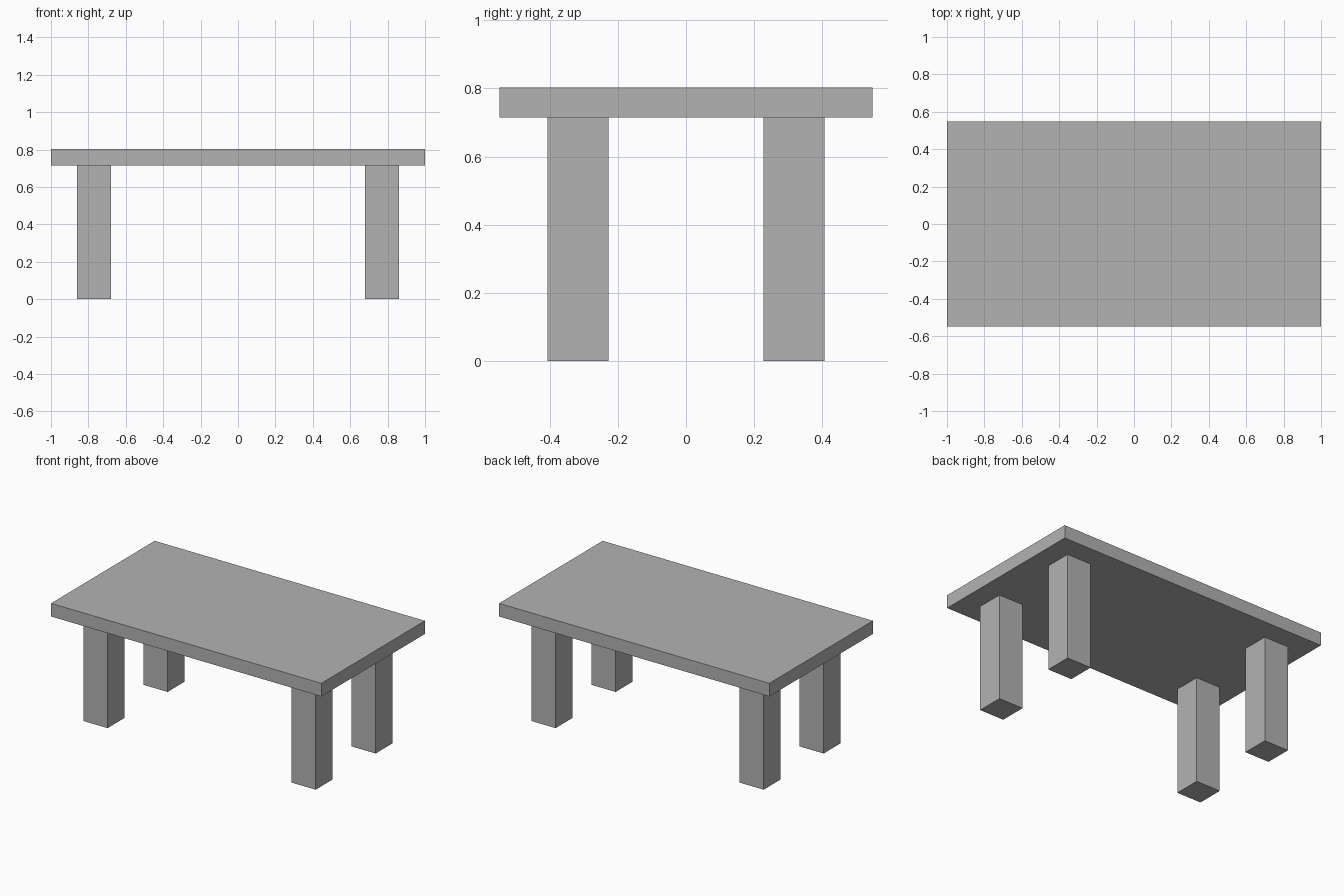
import bpy

if "Cube" in bpy.data.objects:
    bpy.data.objects.remove(bpy.data.objects["Cube"], do_unlink=True)

# Single plain grey finish
grey = bpy.data.materials.new("plain grey")
grey.use_nodes = True
colour = (0.45, 0.45, 0.45, 1)
grey.diffuse_color = colour
grey.node_tree.nodes["Principled BSDF"].inputs["Base Color"].default_value = colour


def box(name, centre, size):
    bpy.ops.mesh.primitive_cube_add(size=1, location=centre)
    part = bpy.context.object
    part.name = name
    part.scale = size
    bpy.ops.object.transform_apply(location=False, rotation=False, scale=True)
    part.data.materials.append(grey)
    return part


HEIGHT, THICKNESS = 0.803, 0.088
LEG_HEIGHT = HEIGHT - THICKNESS
LEG_WIDTH = 0.18

# Tabletop
box("tabletop", (0, 0, HEIGHT - THICKNESS / 2), (2, 1.095, THICKNESS))

# Four square legs, set in from the corners
for side, x in (("right", -0.77), ("left", 0.77)):
    for end, y in (("front", -0.317), ("back", 0.317)):
        box(f"{end}_{side}_leg", (x, y, LEG_HEIGHT / 2),
            (LEG_WIDTH, LEG_WIDTH, LEG_HEIGHT))
